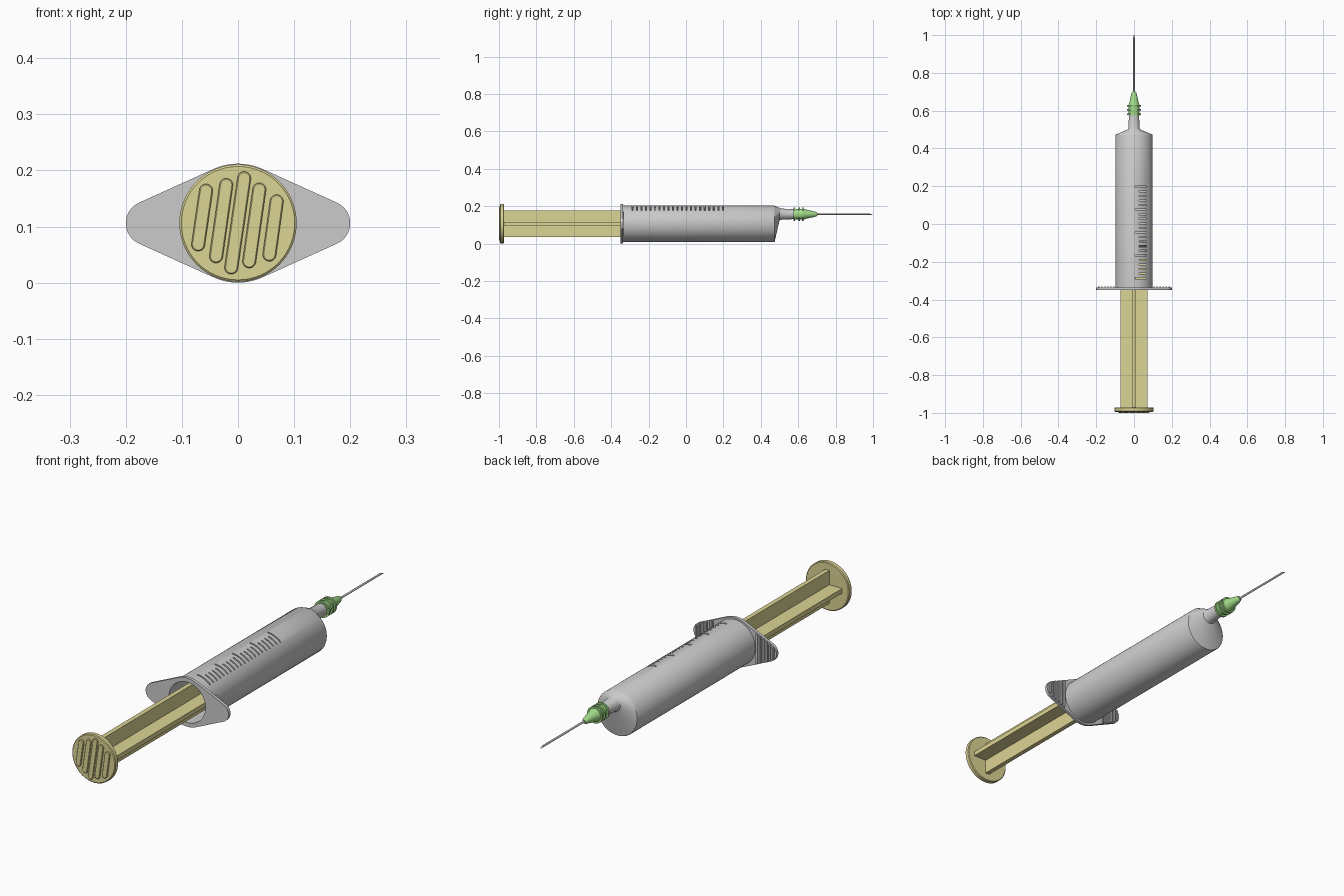
import bpy, bmesh, math
from mathutils import Vector

if "Cube" in bpy.data.objects:
    bpy.data.objects.remove(bpy.data.objects["Cube"])

CZ = 0.106      # barrel axis height
NZ = 0.157      # offset nozzle / needle axis height


def material(name, col):
    m = bpy.data.materials.new(name)
    m.diffuse_color = (*col, 1)
    m.use_nodes = True
    m.node_tree.nodes["Principled BSDF"].inputs["Base Color"].default_value = m.diffuse_color
    return m


YELLOW = material("plunger_yellow", (0.72, 0.66, 0.30))
GREEN = material("hub_green", (0.36, 0.72, 0.25))


def finish(name, bm, mat=None, smooth=True):
    bmesh.ops.recalc_face_normals(bm, faces=bm.faces)
    me = bpy.data.meshes.new(name)
    bm.to_mesh(me)
    bm.free()
    ob = bpy.data.objects.new(name, me)
    bpy.context.collection.objects.link(ob)
    if mat:
        me.materials.append(mat)
    bpy.ops.object.select_all(action='DESELECT')
    ob.select_set(True)
    bpy.context.view_layer.objects.active = ob
    if smooth:
        bpy.ops.object.shade_smooth_by_angle(angle=math.radians(30))
    return ob


def loft(name, rings, mat=None, n=64, closed=False):
    """Circles along y given as (y, radius, centre z)."""
    bm = bmesh.new()
    loops = []
    for y, r, cz in rings:
        loops.append([bm.verts.new((r * math.cos(2 * math.pi * i / n), y,
                                    cz + r * math.sin(2 * math.pi * i / n))) for i in range(n)])
    pairs = list(zip(loops, loops[1:]))
    if closed:
        pairs.append((loops[-1], loops[0]))
    else:
        bm.faces.new(loops[0])
        bm.faces.new(loops[-1])
    for a, b in pairs:
        for i in range(n):
            j = (i + 1) % n
            bm.faces.new((a[i], a[j], b[j], b[i]))
    return finish(name, bm, mat)


def box(bm, x0, x1, y0, y1, z0, z1):
    vs = bmesh.ops.create_cube(bm, size=1)["verts"]
    for v in vs:
        v.co = Vector(((x0 + x1) / 2 + v.co.x * (x1 - x0),
                       (y0 + y1) / 2 + v.co.y * (y1 - y0),
                       (z0 + z1) / 2 + v.co.z * (z1 - z0)))


# Hollow barrel with oblique shoulder and offset nozzle
barrel = loft("barrel", [
    (-0.345, 0.098, CZ), (0.470, 0.098, CZ), (0.474, 0.096, CZ),
    (0.500, 0.034, NZ), (0.507, 0.030, NZ), (0.585, 0.026, NZ),
    (0.585, 0.014, NZ), (0.495, 0.016, NZ),
    (0.464, 0.088, CZ), (-0.345, 0.088, CZ)], n=96, closed=True)

# Graduation slots cut through the barrel wall
bm = bmesh.new()
for i in range(21):
    y = 0.197 - i * 0.0242
    box(bm, 0.004 if i % 5 == 0 else 0.026, 0.067, y - 0.003, y + 0.003, 0.14, 0.25)
cutter = finish("graduation_cutter", bm, smooth=False)
cutter.hide_render = True
mod = barrel.modifiers.new("graduations", 'BOOLEAN')
mod.operation, mod.solver, mod.object = 'DIFFERENCE', 'EXACT', cutter
bpy.context.view_layer.objects.active = barrel
bpy.ops.object.modifier_apply(modifier=mod.name)
bpy.data.objects.remove(cutter)

# Finger flange: central circle blended to two small end circles, with a round hole
R, r, d = 0.106, 0.04, 0.16
t = math.acos((R - r) / d)
end = [Vector((d + r * math.cos(a), r * math.sin(a)))
       for a in (-t + 2 * t * i / 16 for i in range(17))]
mid = [Vector((R * math.cos(a), R * math.sin(a)))
       for a in (t + (math.pi - 2 * t) * i / 16 for i in range(17))]
last = Vector((-end[0].x, end[0].y))
half = (end + [end[-1].lerp(mid[0], i / 10) for i in range(1, 10)] + mid
        + [mid[-1].lerp(Vector((-end[-1].x, end[-1].y)), i / 10) for i in range(1, 10)])
outline = half + [-p for p in half]
bm = bmesh.new()
hole = [p.normalized() * 0.088 for p in outline]
loops = [[bm.verts.new((p.x, y, CZ + p.y)) for p in ps]
         for ps, y in ((outline, -0.350), (outline, -0.337), (hole, -0.337), (hole, -0.350))]
n = len(outline)
for k in range(4):
    a, b = loops[k], loops[(k + 1) % 4]
    for i in range(n):
        j = (i + 1) % n
        bm.faces.new((a[i], a[j], b[j], b[i]))
finish("finger_flange", bm)

# Grip ribs on the needle side of the flange
bm = bmesh.new()
for s in (-1, 1):
    for i in range(6):
        x = 0.108 + 0.0155 * i
        h = 0.096 - 0.447 * (x - 0.043)
        if x > d:
            h = min(h, math.sqrt(r * r - (x + 0.004 - d) ** 2))
        h -= 0.002
        xs = sorted((s * (x - 0.004), s * (x + 0.004)))
        box(bm, *xs, -0.338, -0.331, CZ - h, CZ + h)
finish("flange_grip_ribs", bm, smooth=False)

# Plunger: cross-shaped rod
bm = bmesh.new()
w, q = 0.072, 0.010
cross = [(q, q), (q, w), (-q, w), (-q, q), (-w, q), (-w, -q),
         (-q, -q), (-q, -w), (q, -w), (q, -q), (w, -q), (w, q)]
f = bm.faces.new([bm.verts.new((x, -0.975, CZ + z)) for x, z in cross])
ext = bmesh.ops.extrude_face_region(bm, geom=[f])["geom"]
bmesh.ops.translate(bm, vec=(0, 0.805, 0), verts=[v for v in ext if isinstance(v, bmesh.types.BMVert)])
finish("plunger_rod", bm, YELLOW, smooth=False)

# Thumb disc
loft("thumb_disc", [(-0.994, 0.101, CZ), (-0.991, 0.1045, CZ),
                    (-0.975, 0.1045, CZ), (-0.972, 0.101, CZ)], YELLOW, n=96)

# Slanted raised grips on the thumb disc: (bottom x, z, top x, z)
bm = bmesh.new()
for x0, z0, x1, z1 in ((-0.071, 0.068, -0.057, 0.164), (-0.039, 0.047, -0.021, 0.174),
                       (-0.012, 0.027, 0.011, 0.186), (0.020, 0.038, 0.038, 0.166),
                       (0.056, 0.050, 0.069, 0.145)):
    lo, hi = Vector((x0, z0)), Vector((x1, z1))
    base = math.atan2(z1 - z0, x1 - x0) - math.pi / 2
    rows = []
    for y, rad in ((-0.992, 0.012), (-0.998, 0.012), (-1.0, 0.010)):
        row = []
        for k in range(26):
            c, a = (hi, k * math.pi / 12) if k < 13 else (lo, (k - 1) * math.pi / 12)
            row.append(bm.verts.new((c.x + rad * math.cos(base + a), y,
                                     c.y + rad * math.sin(base + a))))
        rows.append(row)
    for a, b in zip(rows, rows[1:]):
        for i in range(26):
            j = (i + 1) % 26
            bm.faces.new((a[i], a[j], b[j], b[i]))
    bm.faces.new(rows[0])
    bm.faces.new(rows[-1])
finish("thumb_grips", bm, YELLOW)

# Rubber stopper inside the barrel
loft("stopper", [(-0.172, 0.087, CZ), (-0.155, 0.087, CZ), (-0.150, 0.080, CZ),
                 (-0.120, 0.080, CZ), (-0.115, 0.087, CZ), (-0.100, 0.087, CZ),
                 (-0.075, 0.030, CZ)])

# Needle hub with three collars
prof = [(0.574, 0.029)]
for y in (0.580, 0.605, 0.625):
    prof += [(y - 0.004, 0.029), (y - 0.004, 0.036), (y + 0.004, 0.036), (y + 0.004, 0.029)]
prof += [(0.640, 0.025), (0.690, 0.014), (0.698, 0.011), (0.702, 0.007)]
loft("needle_hub", [(y, rad, NZ) for y, rad in prof], GREEN, n=48)

# Needle with a slanted tip
needle = loft("needle", [(0.690, 0.0042, NZ), (0.990, 0.0042, NZ)], n=20)
for v in needle.data.vertices:
    if v.co.y > 0.9:
        v.co.y += (NZ - v.co.z) / 0.0042 * 0.010
